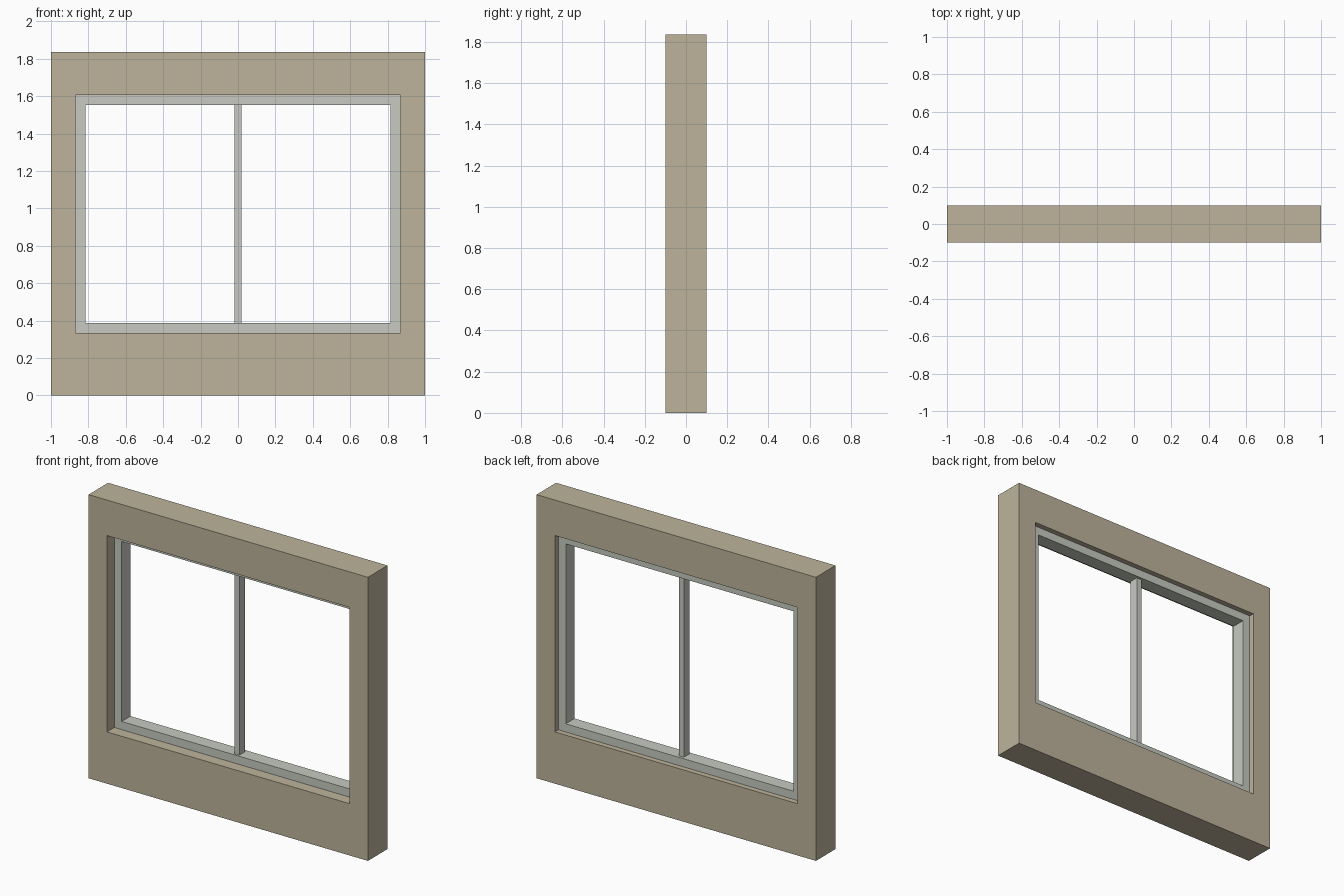
import bpy
import bmesh

if "Cube" in bpy.data.objects:
    bpy.data.objects.remove(bpy.data.objects["Cube"], do_unlink=True)


def make_material(name, colour):
    mat = bpy.data.materials.new(name)
    mat.use_nodes = True
    mat.diffuse_color = colour
    mat.node_tree.nodes["Principled BSDF"].inputs["Base Color"].default_value = colour
    return mat


def finish(name, bm, mat):
    bmesh.ops.recalc_face_normals(bm, faces=bm.faces)
    mesh = bpy.data.meshes.new(name)
    bm.to_mesh(mesh)
    bm.free()
    mesh.materials.append(mat)
    obj = bpy.data.objects.new(name, mesh)
    bpy.context.collection.objects.link(obj)
    return obj


def rect(bm, half_width, bottom, top, y):
    corners = [(-half_width, bottom), (half_width, bottom),
               (half_width, top), (-half_width, top)]
    return [bm.verts.new((x, y, z)) for x, z in corners]


def rectangular_ring(name, outer, inner, front, back, mat):
    """Slab with a rectangular opening; outer and inner are (half width, bottom, top)."""
    bm = bmesh.new()
    loops = [rect(bm, *outer, front), rect(bm, *inner, front),
             rect(bm, *inner, back), rect(bm, *outer, back)]
    for a, b in zip(loops, loops[1:] + loops[:1]):
        for i in range(4):
            j = (i + 1) % 4
            bm.faces.new((a[i], a[j], b[j], b[i]))
    return finish(name, bm, mat)


def box(name, half_width, bottom, top, front, back, mat):
    bm = bmesh.new()
    a = rect(bm, half_width, bottom, top, front)
    b = rect(bm, half_width, bottom, top, back)
    bm.faces.new(a)
    bm.faces.new(b)
    for i in range(4):
        j = (i + 1) % 4
        bm.faces.new((a[i], a[j], b[j], b[i]))
    return finish(name, bm, mat)


wall_beige = make_material("wall beige", (0.51, 0.456, 0.334, 1))
frame_grey = make_material("frame grey", (0.571, 0.591, 0.533, 1))

opening = (0.868, 0.335, 1.605)
glazing = (0.815, 0.388, 1.552)

# Wall panel with the window opening
rectangular_ring("wall", (1.0, 0.0, 1.835), opening, -0.1, 0.1, wall_beige)

# Window frame recessed in the opening
rectangular_ring("window_frame", opening, glazing, -0.025, 0.065, frame_grey)

# Central vertical bar, thinner than the frame
box("centre_mullion", 0.018, glazing[1], glazing[2], -0.012, 0.048, frame_grey)
